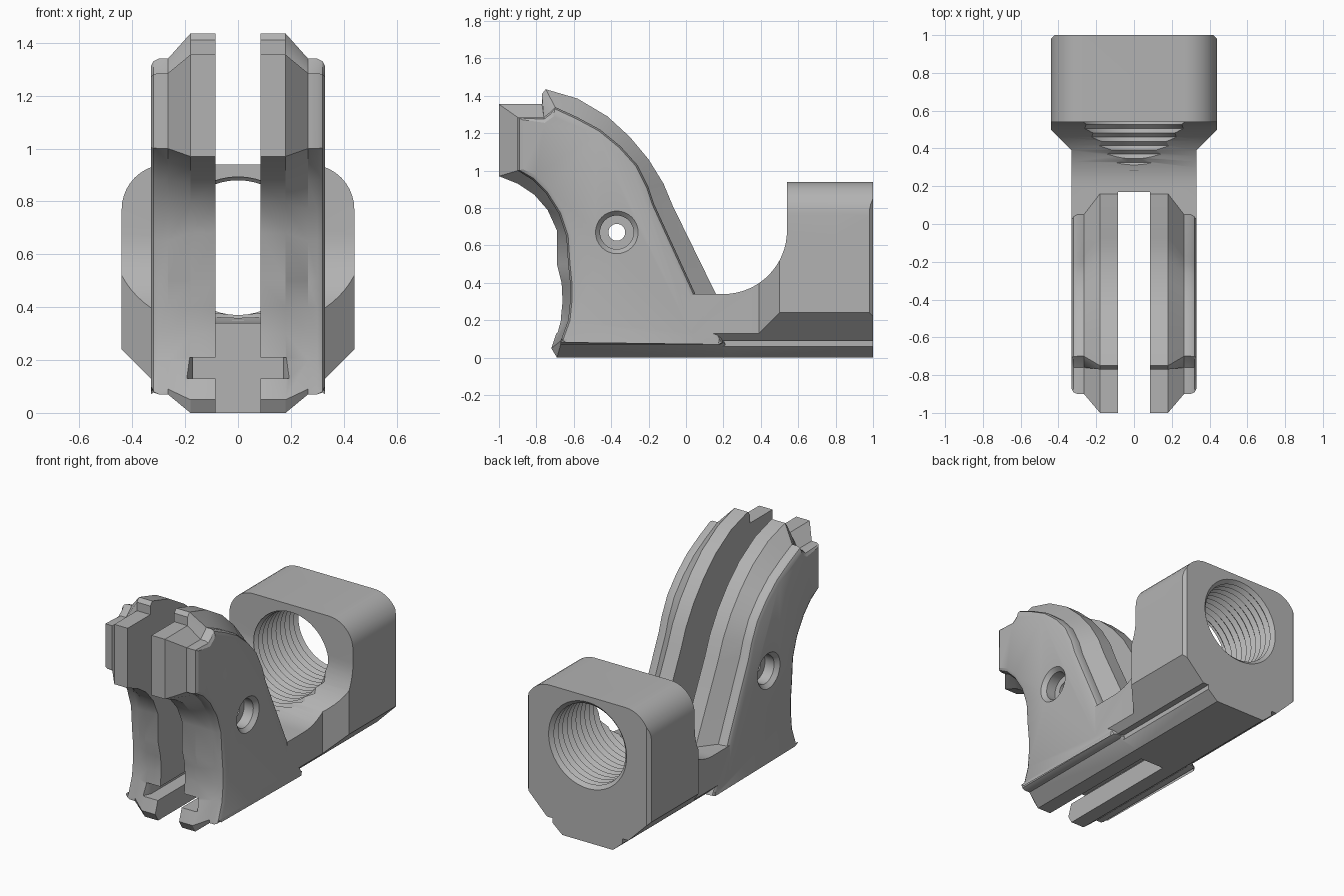
import bpy, bmesh, math
from mathutils import Vector

cube = bpy.data.objects.get("Cube")
if cube:
    bpy.data.objects.remove(cube, do_unlink=True)

grey = bpy.data.materials.new("plain_grey")
grey.use_nodes = True
grey.diffuse_color = (0.45, 0.45, 0.45, 1)
grey.node_tree.nodes["Principled BSDF"].inputs["Base Color"].default_value = grey.diffuse_color


def loft(name, rings):
    """Skin a list of equal-length rings and cap both ends."""
    bm = bmesh.new()
    loops = [[bm.verts.new(p) for p in ring] for ring in rings]
    for a, b in zip(loops, loops[1:]):
        for i in range(len(a)):
            j = (i + 1) % len(a)
            bm.faces.new((a[i], a[j], b[j], b[i]))
    bm.faces.new(loops[0])
    bm.faces.new(loops[-1])
    bmesh.ops.recalc_face_normals(bm, faces=bm.faces)
    mesh = bpy.data.meshes.new(name)
    bm.to_mesh(mesh)
    bm.free()
    mesh.materials.append(grey)
    obj = bpy.data.objects.new(name, mesh)
    bpy.context.collection.objects.link(obj)
    return obj


def prism(name, points, axis, start, end):
    """Extrude a flat outline along the x, y or z axis."""
    place = {"x": lambda p, t: (t, p[0], p[1]),
             "y": lambda p, t: (p[0], t, p[1]),
             "z": lambda p, t: (p[0], p[1], t)}[axis]
    return loft(name, [[place(p, t) for p in points] for t in (start, end)])


def lathe(name, axis, centre, profile, sides=48):
    """Stack circles of (radius, position) along the x or y axis."""
    rings = []
    for radius, t in profile:
        ring = []
        for i in range(sides):
            angle = math.tau * i / sides
            u = centre[0] + radius * math.cos(angle)
            v = centre[1] + radius * math.sin(angle)
            ring.append((t, u, v) if axis == "x" else (u, t, v))
        rings.append(ring)
    return loft(name, rings)


def combine(target, tool, operation):
    mod = target.modifiers.new(operation.lower(), "BOOLEAN")
    mod.object = tool
    mod.operation = operation
    mod.solver = "EXACT"
    bpy.context.view_layer.objects.active = target
    bpy.ops.object.modifier_apply(modifier=mod.name)
    bpy.data.objects.remove(tool, do_unlink=True)


def mirrored(half):
    """Complete a symmetric outline from its +x half."""
    return half + [(-x, y) for x, y in reversed(half)]


def inset(points, amount):
    result = []
    for i, p in enumerate(points):
        along = (Vector(points[(i + 1) % len(points)]) - Vector(points[i - 1])).normalized()
        result.append((p[0] - along.y * amount, p[1] + along.x * amount))
    return result


# Rear block and connecting base, shaped by three outlines
corner = [(0.27 + 0.17 * math.cos(a), 0.77 + 0.17 * math.sin(a))
          for a in [math.pi / 2 * i / 10 for i in range(11)]]
front_half = [(0.18, 0), (0.25, 0.06), (0.25, 0.09), (0.29, 0.09), (0.44, 0.24)] + corner
body = prism("clamp_body", mirrored(front_half), "y", 0.03, 1)
plan_half = [(0.33, -0.2), (0.33, 0.39), (0.44, 0.5), (0.44, 0.98), (0.42, 1.0)]
combine(body, prism("plan", mirrored(plan_half), "z", -0.2, 1.2), "INTERSECT")
saddle = [(0.2 + 0.34 * math.cos(a), 0.68 - 0.34 * math.sin(a))
          for a in [math.pi / 2 * i / 16 for i in range(17)]]
side = [(-0.1, -0.1), (1.1, -0.1), (1.1, 1.1), (0.54, 1.1)] + saddle + [(-0.1, 0.34)]
combine(body, prism("side", side, "x", -0.6, 0.6), "INTERSECT")

# Central slot and threaded bore
slot = mirrored([(0.085, -1.1), (0.085, 0.17)])
combine(body, prism("slot", slot, "z", -0.2, 1.6), "DIFFERENCE")
thread = [(0.255 if i % 2 else 0.278, 0.28 + 0.0225 * i) for i in range(34)]
combine(body, lathe("bore", "y", (0, 0.625), thread), "DIFFERENCE")

# Curved side plates: inner outline, then the smaller outer outline
inner = [(-.69, 0), (.24, 0), (.26, .03), (.2, .24), (.16, .34), (-.07, .81),
         (-.12, .93), (-.2, 1.06), (-.3, 1.18), (-.42, 1.29), (-.58, 1.385),
         (-.75, 1.435), (-.77, 1.41), (-.77, 1.355), (-1, 1.355), (-1, .97),
         (-.9, .93), (-.81, .87), (-.74, .79), (-.69, .68), (-.69, .5),
         (-.665, .4), (-.66, .3), (-.67, .2), (-.72, .05)]
outer = [(-.67, .07), (.18, .07), (.2, .08), (.13, .22), (.05, .34), (-.17, .82),
         (-.2, .91), (-.26, 1.03), (-.35, 1.13), (-.46, 1.22), (-.58, 1.285),
         (-.7, 1.34), (-.73, 1.31), (-.76, 1.285), (-.9, 1.285), (-.9, 1),
         (-.82, .95), (-.75, .88), (-.68, .77), (-.64, .65), (-.63, .5),
         (-.62, .4), (-.62, .3), (-.63, .2), (-.67, .09)]
layers = [(0.085, inner), (0.18, inner), (0.265, outer), (0.3, outer),
          (0.32, inset(outer, 0.01)), (0.33, inset(outer, 0.03))]
for sign in (1, -1):
    plate = loft("side_plate", [[(sign * x, y, z) for y, z in ring] for x, ring in layers])
    # Recessed pivot hole with a rounded rim
    pivot = [(0.045, 0.0), (0.045, 0.24), (0.09, 0.24), (0.09, 0.305), (0.115, 0.331), (0.115, 0.4)]
    cutter = lathe("pivot", "x", (-0.37, 0.67), [(r, sign * x) for r, x in pivot], 32)
    combine(plate, cutter, "DIFFERENCE")
    combine(body, plate, "UNION")

# Sideways channel low in the slot, flared at its mouth
channel = mirrored([(0.2, -0.9), (0.2, -0.7), (0.17, -0.64), (0.17, 0.169)])
combine(body, prism("channel", channel, "z", 0.13, 0.21), "DIFFERENCE")

# Smooth curved faces while keeping hard edges
bpy.ops.object.select_all(action="DESELECT")
body.select_set(True)
bpy.context.view_layer.objects.active = body
bpy.ops.object.shade_smooth_by_angle(angle=math.radians(28))
